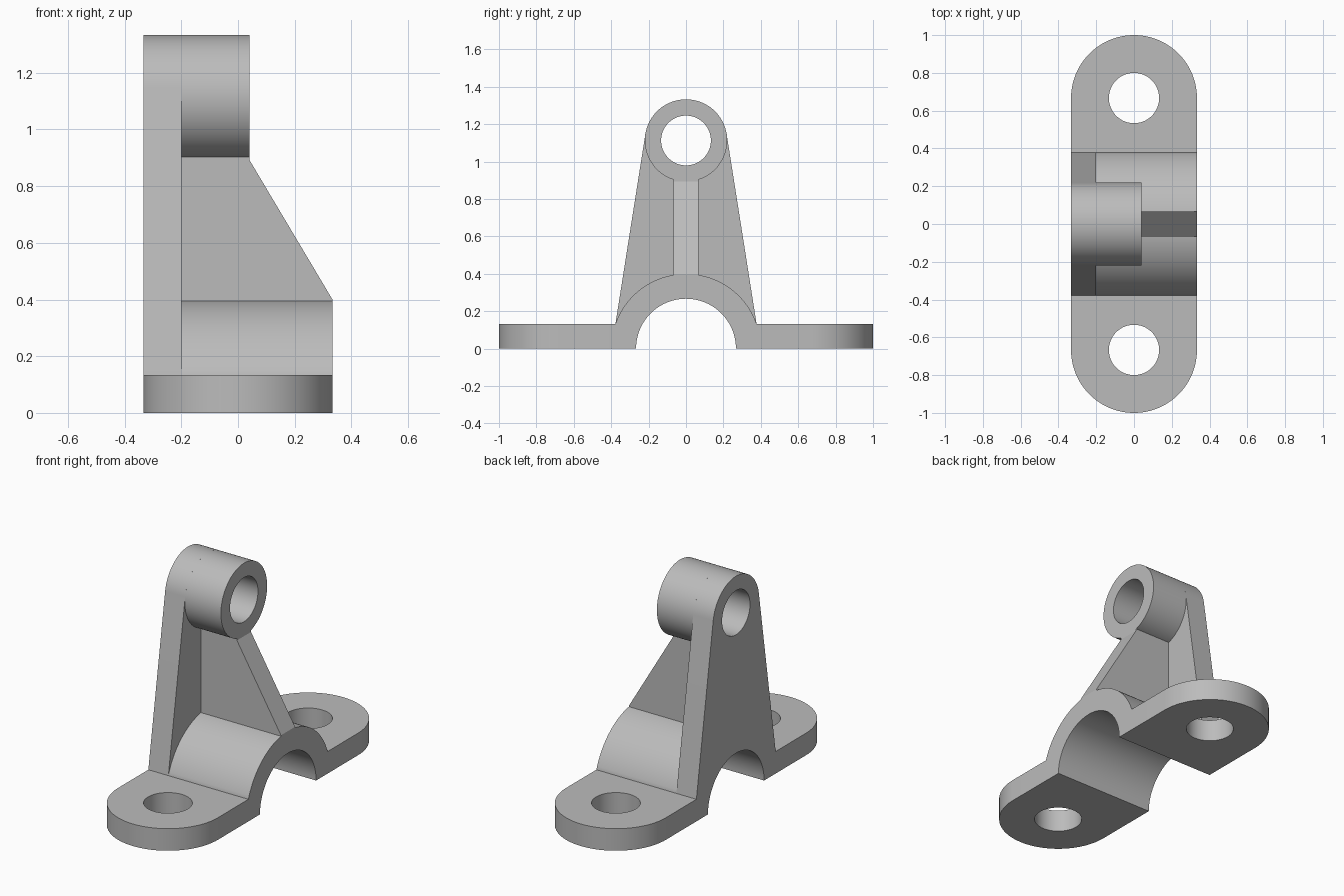
import bpy
import bmesh
from math import acos, asin, atan2, cos, hypot, pi, sin

cube = bpy.data.objects.get("Cube")
if cube:
    bpy.data.objects.remove(cube, do_unlink=True)

# Main dimensions
HALF = 1 / 3          # half width of the foot
THICK = 0.133         # flange and plate thickness
BORE = 0.133          # radius of every hole
INNER, OUTER = 0.267, 0.4
WEB_X = -0.2          # inner side of the upright plate
BOSS_X, BOSS_Z, BOSS_R = 0.04, 1.113, 0.22
RIB_HALF = 0.067
SHOULDER = (OUTER**2 - THICK**2) ** 0.5

metal = bpy.data.materials.new("plain grey")
metal.use_nodes = True
grey = (0.5, 0.5, 0.5, 1)
metal.diffuse_color = grey
metal.node_tree.nodes["Principled BSDF"].inputs["Base Color"].default_value = grey


def arc(cu, cv, r, a, b, steps=48):
    return [(cu + r * cos(a + (b - a) * i / steps),
             cv + r * sin(a + (b - a) * i / steps)) for i in range(steps + 1)]


def circle(cu, cv, r):
    return arc(cu, cv, r, 0, 2 * pi, 80)[:-1]


def prism(name, axis, low, high, *outlines):
    """Extrude an outline, with optional holes, along one axis."""
    place = {"x": lambda u, v, w: (w, u, v),
             "y": lambda u, v, w: (u, w, v),
             "z": lambda u, v, w: (u, v, w)}[axis]
    bm = bmesh.new()
    caps = ([], [])
    for outline in outlines:
        rings = [[bm.verts.new(place(u, v, w)) for u, v in outline]
                 for w in (low, high)]
        for i in range(len(outline)):
            a, b = rings[0][i - 1], rings[0][i]
            c, d = rings[1][i], rings[1][i - 1]
            bm.faces.new((a, b, c, d))
            caps[0].append(bm.edges.get((a, b)))
            caps[1].append(bm.edges.get((c, d)))
    for edges in caps:
        bmesh.ops.triangle_fill(bm, edges=edges, use_beauty=True)
    bmesh.ops.recalc_face_normals(bm, faces=bm.faces)
    mesh = bpy.data.meshes.new(name)
    bm.to_mesh(mesh)
    bm.free()
    mesh.materials.append(metal)
    obj = bpy.data.objects.new(name, mesh)
    bpy.context.collection.objects.link(obj)
    bpy.ops.object.select_all(action="DESELECT")
    obj.select_set(True)
    bpy.context.view_layer.objects.active = obj
    bpy.ops.object.shade_smooth_by_angle(angle=pi / 6)
    return obj


# Rounded bolt flanges at the front and back
for name, side in (("front_flange", -1), ("back_flange", 1)):
    centre = side * (1 - HALF)
    outline = arc(0, centre, HALF, 0, side * pi)
    outline += [(-HALF, side * SHOULDER), (HALF, side * SHOULDER)]
    prism(name, "z", 0, THICK, outline, circle(0, centre, BORE))

# Arched saddle between the flanges
start = asin(THICK / OUTER)
saddle_top = arc(0, 0, OUTER, start, pi - start)
prism("saddle", "x", -HALF, HALF,
      saddle_top + [(-SHOULDER, 0)] + arc(0, 0, INNER, pi, 0) + [(SHOULDER, 0)])

# Upright plate, its straight sides tangent to the boss
drop = THICK - BOSS_Z
tangent = atan2(drop, SHOULDER) + acos(BOSS_R / hypot(SHOULDER, drop))
prism("upright_plate", "x", -HALF, WEB_X,
      arc(0, BOSS_Z, BOSS_R, tangent, pi - tangent) + saddle_top[::-1],
      circle(0, BOSS_Z, BORE))

# Bored boss at the top
prism("boss", "x", WEB_X, BOSS_X,
      circle(0, BOSS_Z, BOSS_R), circle(0, BOSS_Z, BORE))

# Sloping rib that braces the boss, seated slightly into both curves
boss_bottom = BOSS_Z - BOSS_R
prism("rib", "y", -RIB_HALF, RIB_HALF,
      [(WEB_X, OUTER - 0.01), (HALF, OUTER - 0.01), (HALF, OUTER),
       (BOSS_X, boss_bottom), (BOSS_X, boss_bottom + 0.015),
       (WEB_X, boss_bottom + 0.015)])
